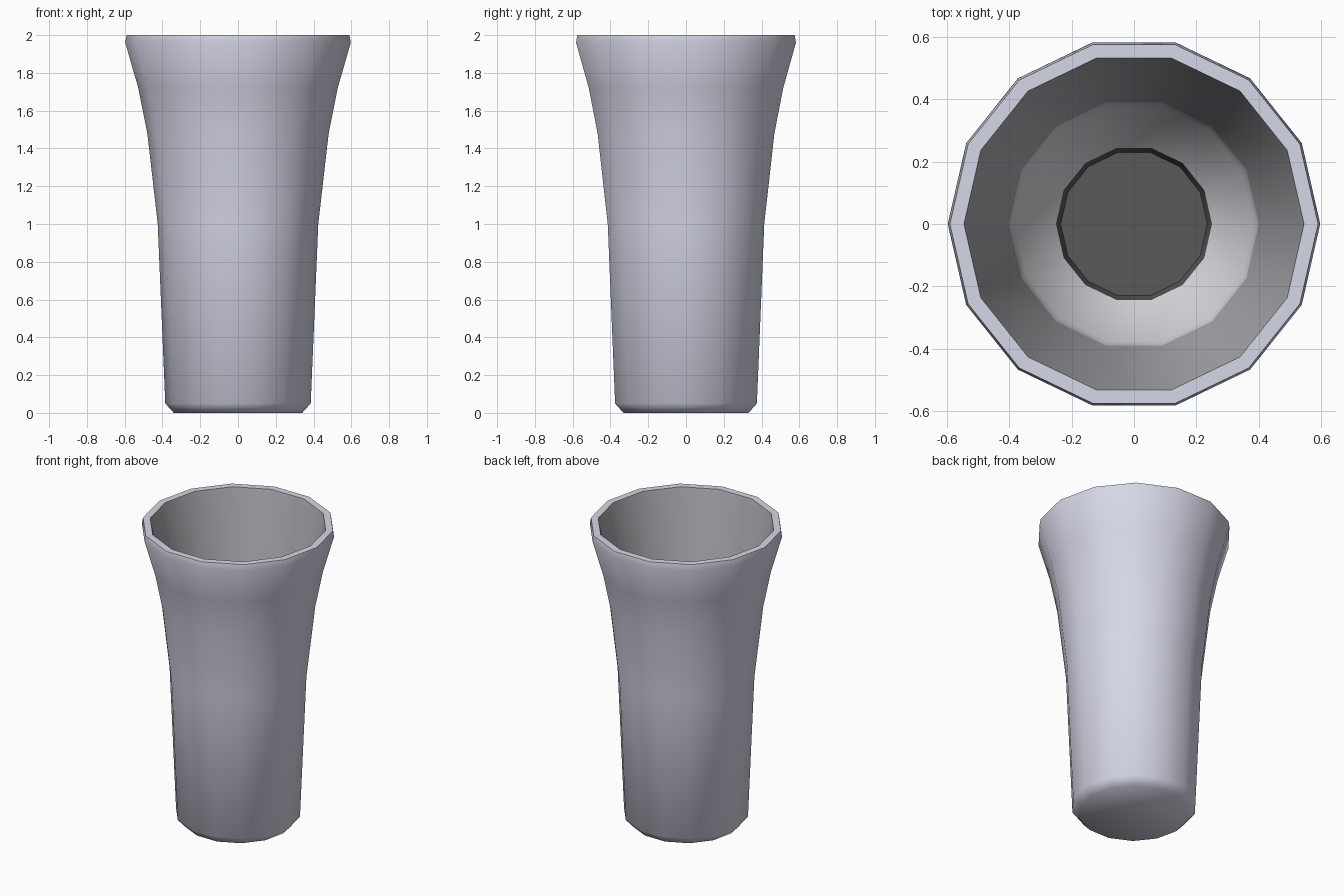
import bpy
import bmesh
from math import cos, sin, tau

SIDES = 14

cube = bpy.data.objects.get("Cube")
if cube:
    bpy.data.objects.remove(cube, do_unlink=True)


def make_material(name, r, g, b):
    mat = bpy.data.materials.new(name)
    mat.use_nodes = True
    mat.diffuse_color = (r, g, b, 1.0)
    mat.node_tree.nodes["Principled BSDF"].inputs["Base Color"].default_value = (r, g, b, 1.0)
    return mat


pale = make_material("pale_blue_grey", 0.69, 0.70, 0.82)
lining = make_material("mid_grey", 0.42, 0.42, 0.45)
light = make_material("light_grey", 0.67, 0.67, 0.71)
dark = make_material("dark_grey", 0.105, 0.095, 0.10)


def ring(bm, radius, height):
    return [bm.verts.new((radius * cos(tau * i / SIDES),
                          radius * sin(tau * i / SIDES), height))
            for i in range(SIDES)]


def lathe(name, bands, cap_first=False, cap_last=False):
    """Turn (material, profile) bands into one surface; bands share end rings."""
    bm = bmesh.new()
    first = last = None
    for index, (_, profile) in enumerate(bands):
        for radius, height in profile:
            new = ring(bm, radius, height)
            if last:
                for i in range(SIDES):
                    j = (i + 1) % SIDES
                    face = bm.faces.new((last[i], last[j], new[j], new[i]))
                    face.material_index = index
            first = first or new
            last = new
    if cap_first:
        bm.faces.new(first[::-1])
    if cap_last:
        bm.faces.new(last).material_index = len(bands) - 1
    mesh = bpy.data.meshes.new(name)
    bm.to_mesh(mesh)
    bm.free()
    for mat, _ in bands:
        mesh.materials.append(mat)
    obj = bpy.data.objects.new(name, mesh)
    bpy.context.collection.objects.link(obj)
    # Smooth walls with crisp rims
    bpy.ops.object.select_all(action="DESELECT")
    obj.select_set(True)
    bpy.context.view_layer.objects.active = obj
    bpy.ops.object.shade_smooth_by_angle(angle=tau * 0.155)


# Flared cup: outer wall and rim, darker lining, light funnel inside
lathe("flared_cup", [
    (pale, [(0.34, 0.0), (0.385, 0.05), (0.425, 1.0), (0.48, 1.48),
            (0.528, 1.72), (0.597, 1.96), (0.59, 2.0), (0.545, 2.0)]),
    (lining, [(0.535, 1.96), (0.40, 1.32)]),
    (light, [(0.385, 1.26), (0.25, 1.10)]),
], cap_first=True)

# Dark well at the bottom of the funnel
lathe("funnel_well", [(dark, [(0.25, 1.10), (0.235, 1.04)])], cap_last=True)
